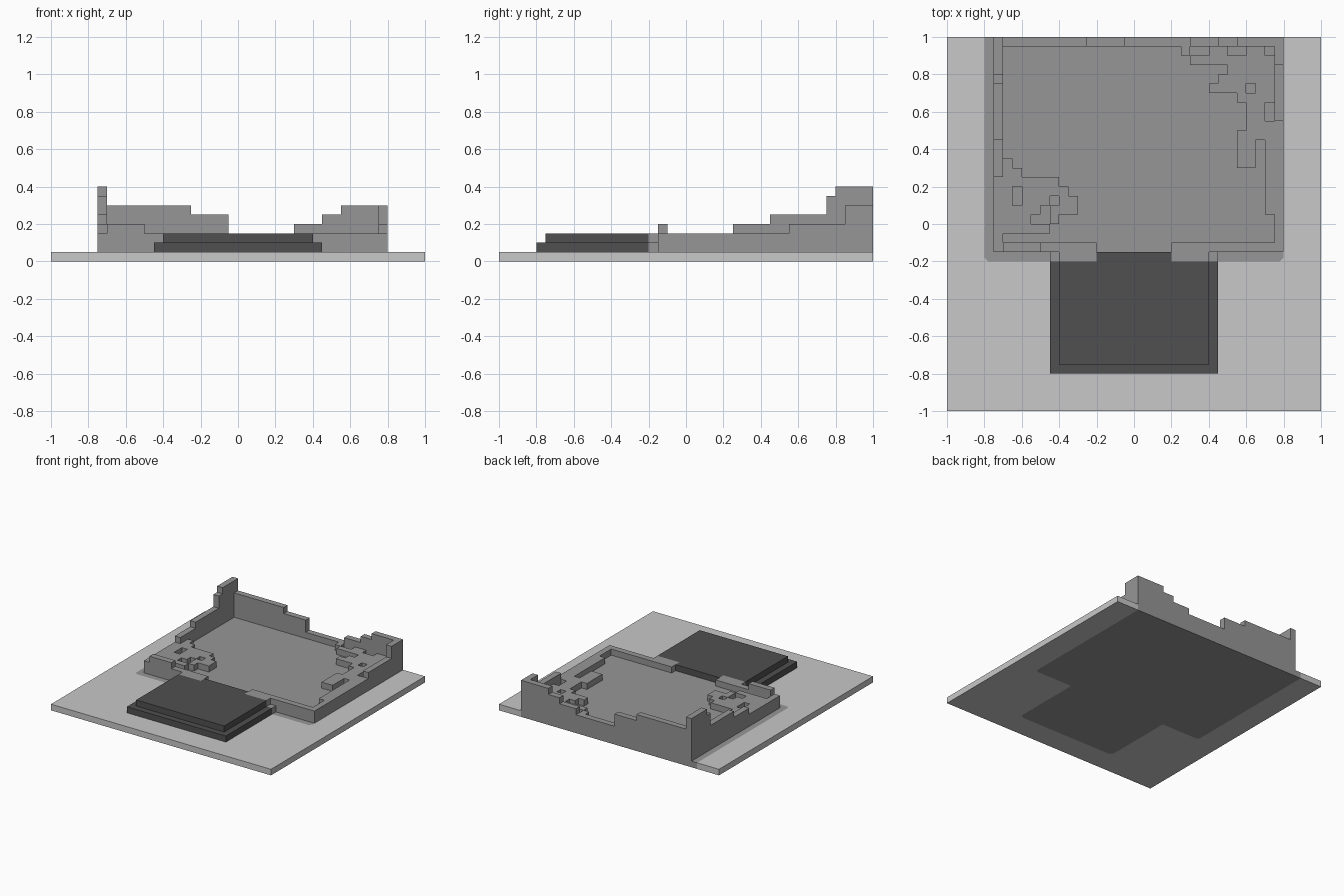
import bpy

if "Cube" in bpy.data.objects:
    bpy.data.objects.remove(bpy.data.objects["Cube"])

STEP = 0.05


def material(name, v):
    m = bpy.data.materials.new(name)
    m.diffuse_color = (v, v, v, 1)
    m.use_nodes = True
    m.node_tree.nodes["Principled BSDF"].inputs["Base Color"].default_value = m.diffuse_color
    return m


LIGHT = material("light_grey", 0.578)
STONE = material("stone_grey", 0.305)
DARK = material("dark_grey", 0.080)


def prism(name, polys, lo, hi, mats, axis="z"):
    """Extrude counter-clockwise polygons sharing edges, without inner walls."""
    place = {"z": lambda a, b, h: (a, b, h),
             "x": lambda a, b, h: (a, h, b),    # profile in x-z, depth along y
             "y": lambda a, b, h: (h, a, b)}[axis]  # profile in y-z, depth along x
    polys = [[(round(a, 4), round(b, 4)) for a, b in p] for p in polys]
    index, verts, faces, mat_ids = {}, [], [], []

    def vert(p, h):
        if (p, h) not in index:
            index[p, h] = len(verts)
            verts.append(place(*p, h))
        return index[p, h]

    edges = {(p[i - 1], p[i]) for p in polys for i in range(len(p))}
    for k, p in enumerate(polys):
        new = [[vert(q, hi) for q in p], [vert(q, lo) for q in reversed(p)]]
        for i in range(len(p)):
            a, b = p[i - 1], p[i]
            if (b, a) not in edges:
                new.append([vert(a, lo), vert(b, lo), vert(b, hi), vert(a, hi)])
        faces += [f[::-1] if axis == "x" else f for f in new]
        mat_ids += [min(k, len(mats) - 1)] * len(new)
    me = bpy.data.meshes.new(name)
    me.from_pydata(verts, [], faces)
    for m in mats:
        me.materials.append(m)
    for f, i in zip(me.polygons, mat_ids):
        f.material_index = i
    ob = bpy.data.objects.new(name, me)
    bpy.context.collection.objects.link(ob)
    return ob


def rect(x0, x1, y0, y1):
    return [(x0, y0), (x1, y0), (x1, y1), (x0, y1)]


def mirrored(half):
    return half + [(-x, y) for x, y in reversed(half)]


def stepped_wall(name, axis, start, steps, lo, hi):
    """Wall whose top follows (end, height) steps along its length."""
    top, at = [], start
    for end, h in steps:
        top += [(at, h), (end, h)]
        at = end
    prism(name, [[(start, 0.05), (at, 0.05)] + top[::-1]], lo, hi, [STONE], axis)


def rubble(name, outline, pits):
    """Low layer of square cells inside an outline, with pits left open."""
    def inside(x, y):
        hit = False
        for (x0, y0), (x1, y1) in zip(outline, outline[1:] + outline[:1]):
            if (y0 > y) != (y1 > y) and x < x0:
                hit = not hit
        return hit

    cells = []
    for i in range(-20, 20):
        for j in range(-20, 20):
            x, y = (i + .5) * STEP, (j + .5) * STEP
            if inside(x, y) and not any(a < x < b and c < y < d for a, b, c, d in pits):
                cells.append(rect(i * STEP, (i + 1) * STEP, j * STEP, (j + 1) * STEP))
    prism(name, cells, 0.10, 0.15, [STONE])


# Ground plate with the stone footprint running through its thickness
foot = mirrored([(-.8, 1), (-.8, -.18), (-.78, -.2), (-.45, -.2),
                 (-.45, -.775), (-.425, -.8)])
around = [(-1, 1), (-1, -1), (1, -1), (1, 1)] + foot[::-1]
prism("ground_plate", [around, foot], 0, 0.05, [LIGHT, STONE])

# Dark two-step front platform, with stone strips beside the doorway
for name, w, front, z in (("lower", .45, -.8, .05), ("upper", .4, -.75, .10)):
    slab = mirrored([(-.2, -.15), (-.2, -.2), (-w, -.2), (-w, front)])
    strips = [rect(-w, -.2, -.2, -.15), rect(.2, w, -.2, -.15)]
    prism("platform_" + name, [slab] + strips, z, z + .05, [DARK, STONE])

# Floor
prism("floor", [rect(-.75, .8, -.15, 1)], .05, .10, [STONE])

# Broken walls
stepped_wall("left_wall", "y", -.15,
             [(.25, .15), (.45, .2), (.75, .25), (.8, .35), (1, .4)], -.75, -.7)
stepped_wall("right_wall", "y", -.15, [(.55, .15), (.85, .2), (1, .3)], .75, .8)
stepped_wall("back_wall", "x", -.7,
             [(-.25, .3), (-.05, .25), (.3, .15), (.45, .2), (.55, .25), (.75, .3)],
             .95, 1)
stepped_wall("front_wall_left", "x", -.7, [(-.5, .2), (-.2, .15)], -.15, -.1)
stepped_wall("front_wall_right", "x", .2, [(.75, .15)], -.15, -.1)

# Rubble in the front left and back right
rubble("rubble_left",
       [(-.7, .35), (-.65, .35), (-.65, .3), (-.6, .3), (-.6, .25), (-.4, .25),
        (-.4, .2), (-.35, .2), (-.35, .15), (-.3, .15), (-.3, .05), (-.4, .05),
        (-.4, 0), (-.45, 0), (-.45, -.05), (-.7, -.05)],
       [(-.65, -.6, .1, .2), (-.45, -.4, .1, .15), (-.5, -.45, .05, .1),
        (-.55, -.45, 0, .05)])
rubble("rubble_right",
       [(.25, .95), (.25, .9), (.3, .9), (.3, .85), (.5, .85), (.5, .8), (.45, .8),
        (.45, .75), (.4, .75), (.4, .7), (.55, .7), (.55, .65), (.6, .65), (.6, .5),
        (.55, .5), (.55, .3), (.65, .3), (.65, .45), (.7, .45), (.7, .05),
        (.75, .05), (.75, .95)],
       [(.3, .4, .9, .95), (.5, .6, .9, .95), (.7, .75, .9, .95),
        (.6, .65, .7, .75), (.7, .75, .55, .65)])
